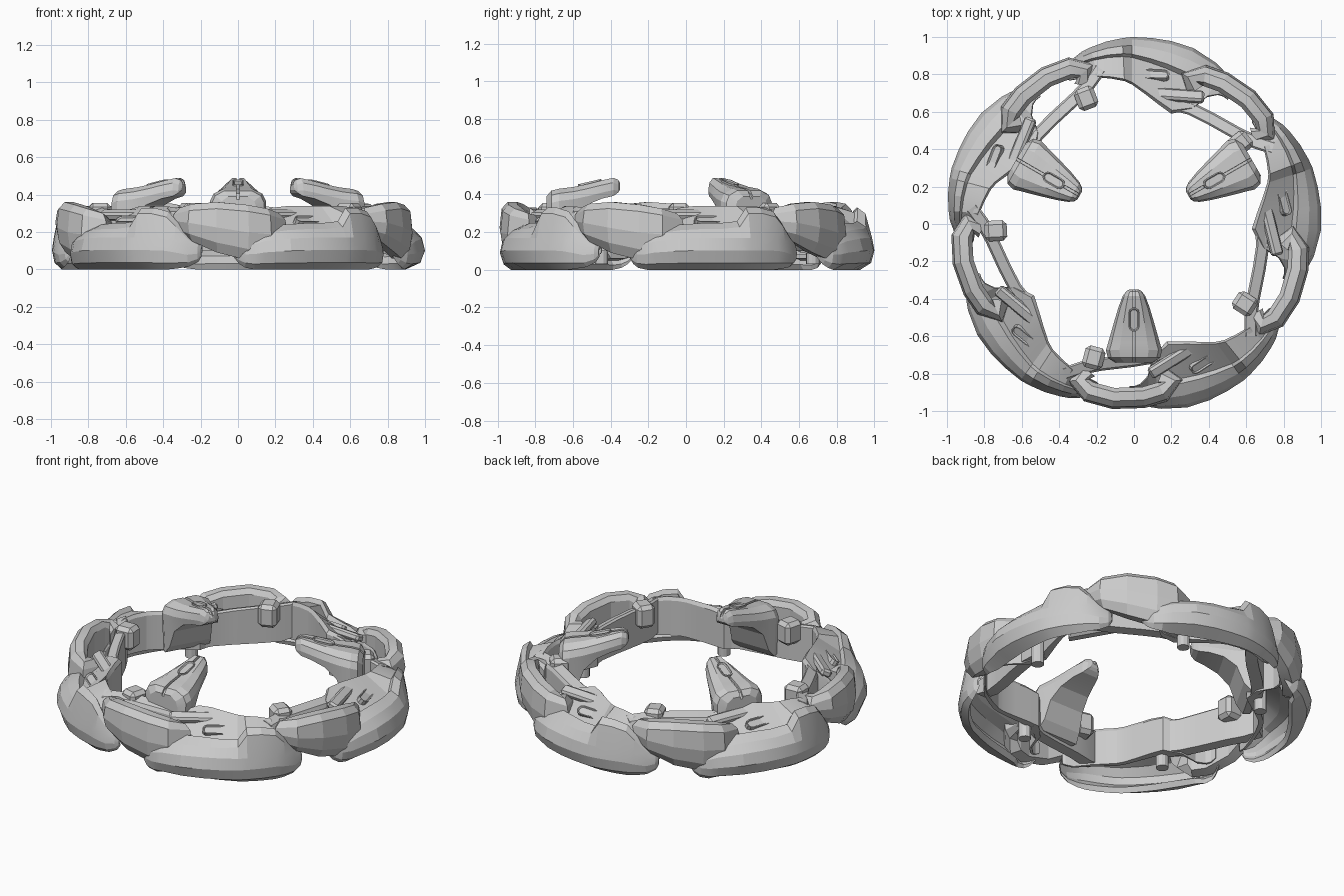
import bpy, bmesh
from math import radians, sin, cos, pi
from mathutils import Matrix, Vector

cube = bpy.data.objects.get("Cube")
if cube:
    bpy.data.objects.remove(cube, do_unlink=True)

RING_OFFSET = Vector((-0.01, -0.015, 0))
PRONG_OFFSET = Vector((0, -0.015, 0))


def finish(bm, name):
    bmesh.ops.recalc_face_normals(bm, faces=bm.faces)
    mesh = bpy.data.meshes.new(name)
    bm.to_mesh(mesh)
    bm.free()
    return mesh


def loft(name, sections):
    """Skin a list of closed loops and cap both ends."""
    bm = bmesh.new()
    rings = [[bm.verts.new(p) for p in loop] for loop in sections]
    for a, b in zip(rings, rings[1:]):
        for i in range(len(a)):
            j = (i + 1) % len(a)
            bm.faces.new((a[i], a[j], b[j], b[i]))
    bm.faces.new(rings[0])
    bm.faces.new(rings[-1])
    return finish(bm, name)


def sweep(name, path, profile):
    """Sweep along (x, y, top, bottom); profile returns (outward, z) pairs."""
    sections = []
    for i, (x, y, top, bottom) in enumerate(path):
        a, b = path[max(i - 1, 0)], path[min(i + 1, len(path) - 1)]
        d = Vector((b[0] - a[0], b[1] - a[1])).normalized()
        sections.append([(x + d.y * n, y - d.x * n, z)
                         for n, z in profile(top, bottom)])
    return loft(name, sections)


def block(name, size, place, bevel=0.012):
    bm = bmesh.new()
    bmesh.ops.create_cube(bm, size=1, matrix=Matrix.Diagonal((*size, 1)))
    bmesh.ops.bevel(bm, geom=bm.edges[:], offset=bevel, segments=1, affect='EDGES')
    bm.transform(place)
    return finish(bm, name)


def stadium(name, length, width, height, place):
    """Flat pad with round ends, long in its own x."""
    half, r = (length - width) / 2, width / 2
    loops = []
    for z, rad in ((-0.02, r), (height, r), (height, r * 0.8), (height / 3, r * 0.65)):
        loop = []
        for i in range(12):
            a = -pi / 2 + pi * (i % 6) / 5 + (pi if i > 5 else 0)
            loop.append(place @ Vector(((half if i < 6 else -half) + rad * cos(a),
                                        rad * sin(a), z)))
        loops.append(loop)
    return loft(name, loops)


def frame(x, y, z, turn=0, tilt=0):
    return (Matrix.Translation((x, y, z)) @ Matrix.Rotation(radians(turn), 4, 'Z')
            @ Matrix.Rotation(radians(tilt), 4, 'X'))


def polar(angle, r):
    a = radians(angle)
    return r * cos(a), r * sin(a)


def repeat(mesh, count, offset):
    """Place rotated copies of one part around the ring."""
    for k in range(count):
        ob = bpy.data.objects.new(f"{mesh.name}_{k + 1}", mesh)
        ob.location = offset
        ob.rotation_euler.z = 2 * pi * k / count
        bpy.context.collection.objects.link(ob)
        bpy.ops.object.select_all(action='DESELECT')
        if k == 0:
            ob.select_set(True)
            bpy.context.view_layer.objects.active = ob
            bpy.ops.object.shade_smooth_by_angle(angle=radians(14))


# Bulky ring segment: hollow shell, profile is (depth fraction, z)
OUTSIDE = [(.30, 0), (.07, .035), (0, .1), (.05, .165)]
RIM = [(.18, .21), (.36, .24), (.43, .215)]
INSIDE = [(.95, .33), (1, .31), (1, .1), (.87, .1), (.87, .25),
          (.5, .18), (.28, .165), (.15, .12), (.17, .07), (.36, .03)]
# Sections are angle, outer r, inner r, top, base, extra rim height
BULK = [(269, .90, .85, .18, .07, 0), (271, .925, .85, .22, .03, 0),
        (273, .95, .84, .25, .01, 0), (276, .97, .80, .28, 0, 0),
        (279, .985, .70, .31, 0, 0), (287, 1.01, .64, .34, 0, 0),
        (294, 1.015, .67, .35, 0, 0), (300, 1.015, .71, .35, 0, 0),
        (306, 1.015, .76, .35, 0, .01), (309, 1.01, .78, .35, 0, .08),
        (314, 1.0, .80, .35, 0, .08), (319, .985, .82, .34, 0, .07),
        (322, .975, .83, .30, .005, .05), (326, .95, .84, .23, .015, .02),
        (329, .92, .85, .19, .04, 0), (330, .90, .86, .15, .07, 0)]
shell_sections = []
for angle, outer, inner, top, base, lift in BULK:
    loop = []
    for f, z in OUTSIDE + [(f, z + lift) for f, z in RIM] + INSIDE:
        x, y = polar(angle, outer - f * (outer - inner))
        loop.append((x, y, base + z * (top - base) / .34))
    shell_sections.append(loop)
repeat(loft("ring_segment", shell_sections), 5, RING_OFFSET)


# Connecting link with ends hooked inward
def link_profile(top, bottom):
    w, h = .054, top - bottom
    return [(-w, top - .03), (-.6 * w, top), (.3 * w, top), (.9 * w, top - .035),
            (1.1 * w, bottom + h * .5), (.85 * w, bottom + h * .2),
            (.2 * w, bottom), (-w, bottom + .01)]


LINK = [(-.24, -.765, .31, .22), (-.285, -.82, .33, .19), (-.23, -.88, .35, .15),
        (-.1, -.915, .36, .09), (.06, -.91, .345, .05), (.16, -.88, .325, .05),
        (.215, -.825, .30, .1), (.15, -.80, .29, .2)]
repeat(sweep("link", LINK, link_profile), 5, RING_OFFSET)


# Inner wall joining neighbouring segments
def wall_profile(top, bottom):
    return [(-.035, bottom), (-.035, top - .01), (-.025, top), (.025, top - .02),
            (.035, top - .04), (.035, bottom)]


WALL = [(-.36, -.785, .33, .12), (-.27, -.755, .33, .1), (-.17, -.735, .33, .1),
        (0, -.715, .32, .1), (.12, -.695, .31, .1), (.22, -.655, .31, .1)]
repeat(sweep("inner_wall", WALL, wall_profile), 5, RING_OFFSET)

# Lugs, ridge, slot and post of each ring segment
repeat(block("lug", (.11, .12, .14), frame(-.205, -.70, .285, -15), .022), 5, RING_OFFSET)
repeat(block("ridge", (.27, .065, .045), frame(.21, -.715, .292, 32, 26)), 5, RING_OFFSET)
repeat(stadium("segment_slot", .2, .06, .012,
               frame(*polar(299, .82), .262, 33, 34)), 5, RING_OFFSET)
bm = bmesh.new()
bmesh.ops.create_cone(bm, cap_ends=True, segments=12, radius1=.036, radius2=.036,
                      depth=.25, matrix=frame(*polar(289, .72), .155))
repeat(finish(bm, "post"), 5, RING_OFFSET)

# Inward prong, sections are y, half width, top, bottom; centre groove in profile
PRONG = [(-.725, .10, .39, .14), (-.70, .14, .42, .12), (-.66, .15, .43, .12),
         (-.62, .138, .435, .17), (-.58, .127, .44, .28), (-.51, .107, .455, .345),
         (-.43, .083, .475, .378), (-.37, .06, .488, .392),
         (-.345, .042, .478, .41), (-.335, .024, .46, .425)]
prong_sections = []
for y, w, top, bottom in PRONG:
    side = max(top - .065, bottom + .01)
    half = [(.007, top - .015), (.008, top), (.52 * w, top), (.87 * w, top - .025),
            (w, side), (.93 * w, bottom)]
    outline = half + [(-x, z) for x, z in reversed(half)]
    prong_sections.append([(x, y, z) for x, z in outline])
repeat(loft("prong", prong_sections), 3, PRONG_OFFSET)
repeat(stadium("prong_slot", .13, .06, .01,
               frame(0, -.495, .458, 0, 13) @ Matrix.Rotation(pi / 2, 4, 'Z')),
       3, PRONG_OFFSET)
